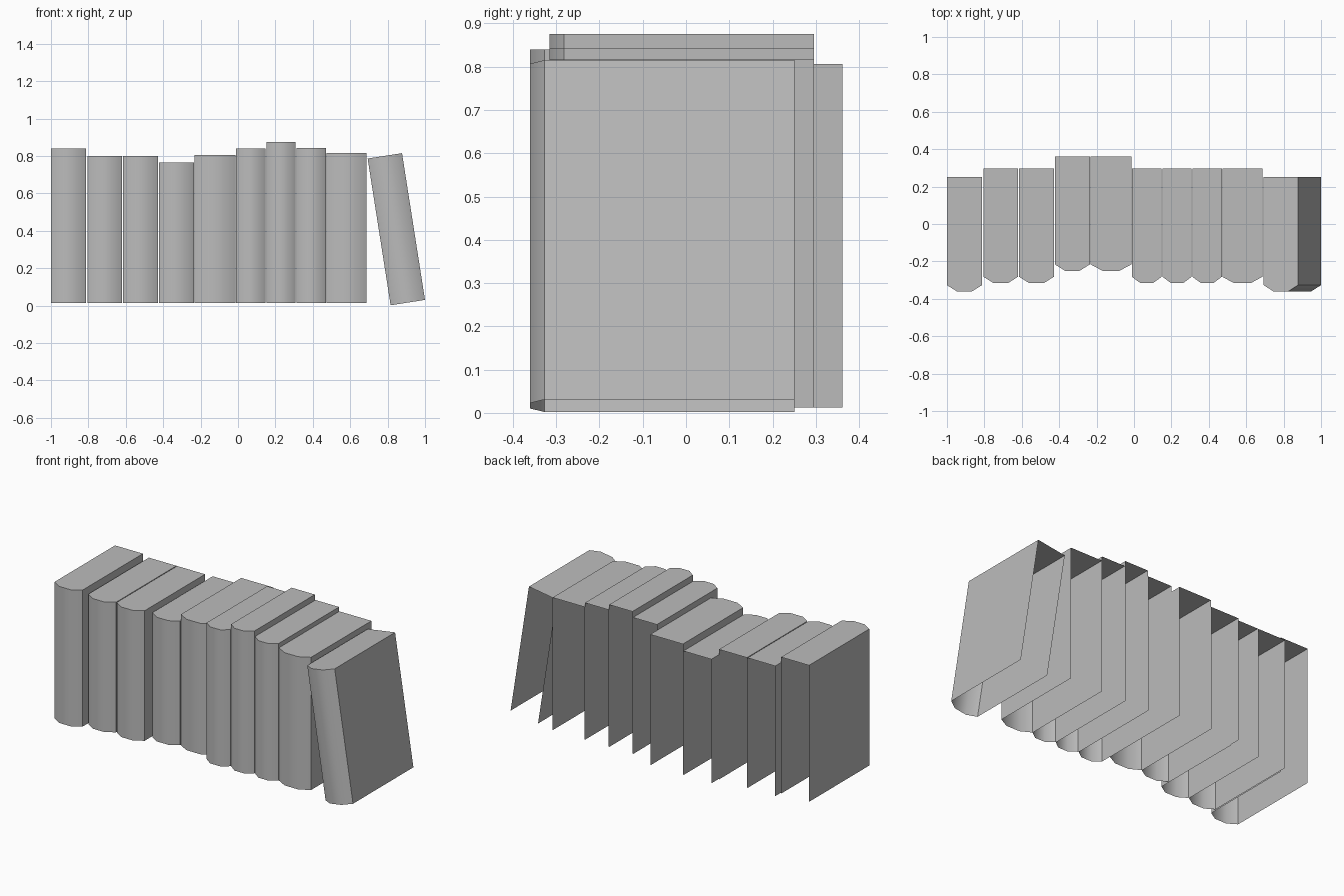
import bpy, bmesh, math
from mathutils import Matrix

if "Cube" in bpy.data.objects:
    bpy.data.objects.remove(bpy.data.objects["Cube"])

gray = bpy.data.materials.new("cover_gray")
gray.diffuse_color = (0.5, 0.5, 0.5, 1)
gray.use_nodes = True
gray.node_tree.nodes["Principled BSDF"].inputs["Base Color"].default_value = gray.diffuse_color

DEPTH = 0.612    # spine front to open back
BULGE = 0.034    # how far the spine stands out
BASE = 0.013     # height of the shelf under the upright books


def make_book(name, width, height, front, location, lean=0.0):
    """Hollow book shell: spine, two covers and a top, open at back and bottom."""
    shoulder, back = front + BULGE, front + DEPTH
    outline = [(0, back), (0, shoulder), (width * 0.29, front),
               (width * 0.71, front), (width, shoulder), (width, back)]
    bm = bmesh.new()
    low = [bm.verts.new((x, y, 0)) for x, y in outline]
    high = [bm.verts.new((x, y, height)) for x, y in outline]
    for i in range(len(outline) - 1):
        bm.faces.new((low[i], low[i + 1], high[i + 1], high[i]))
    bm.faces.new(high)
    # lean about the lower left edge, then place
    bm.transform(Matrix.Translation(location) @ Matrix.Rotation(-lean, 4, 'Y'))
    mesh = bpy.data.meshes.new(name)
    bm.to_mesh(mesh)
    bm.free()
    mesh.materials.append(gray)
    book = bpy.data.objects.new(name, mesh)
    bpy.context.collection.objects.link(book)
    # round spine, crisp cover edges
    bpy.ops.object.select_all(action='DESELECT')
    book.select_set(True)
    bpy.context.view_layer.objects.active = book
    bpy.ops.object.shade_smooth_by_angle(angle=math.radians(45))


# upright books: left, right, top height, spine front
upright = [
    (-1.000, -0.813, 0.840, -0.361),
    (-0.805, -0.620, 0.801, -0.316),
    (-0.615, -0.428, 0.801, -0.316),
    (-0.423, -0.236, 0.765, -0.250),
    (-0.232, -0.014, 0.806, -0.250),
    (-0.012, 0.148, 0.840, -0.316),
    (0.152, 0.308, 0.875, -0.316),
    (0.312, 0.470, 0.843, -0.316),
    (0.472, 0.687, 0.817, -0.316),
]
for i, (left, right, top, front) in enumerate(upright, 1):
    make_book(f"upright_book_{i}", right - left, top - BASE, front, (left, 0, BASE))

# last book leans against the row
make_book("leaning_book", 0.186, 0.794, -0.361, (0.816, 0, 0.002), math.radians(8.9))
